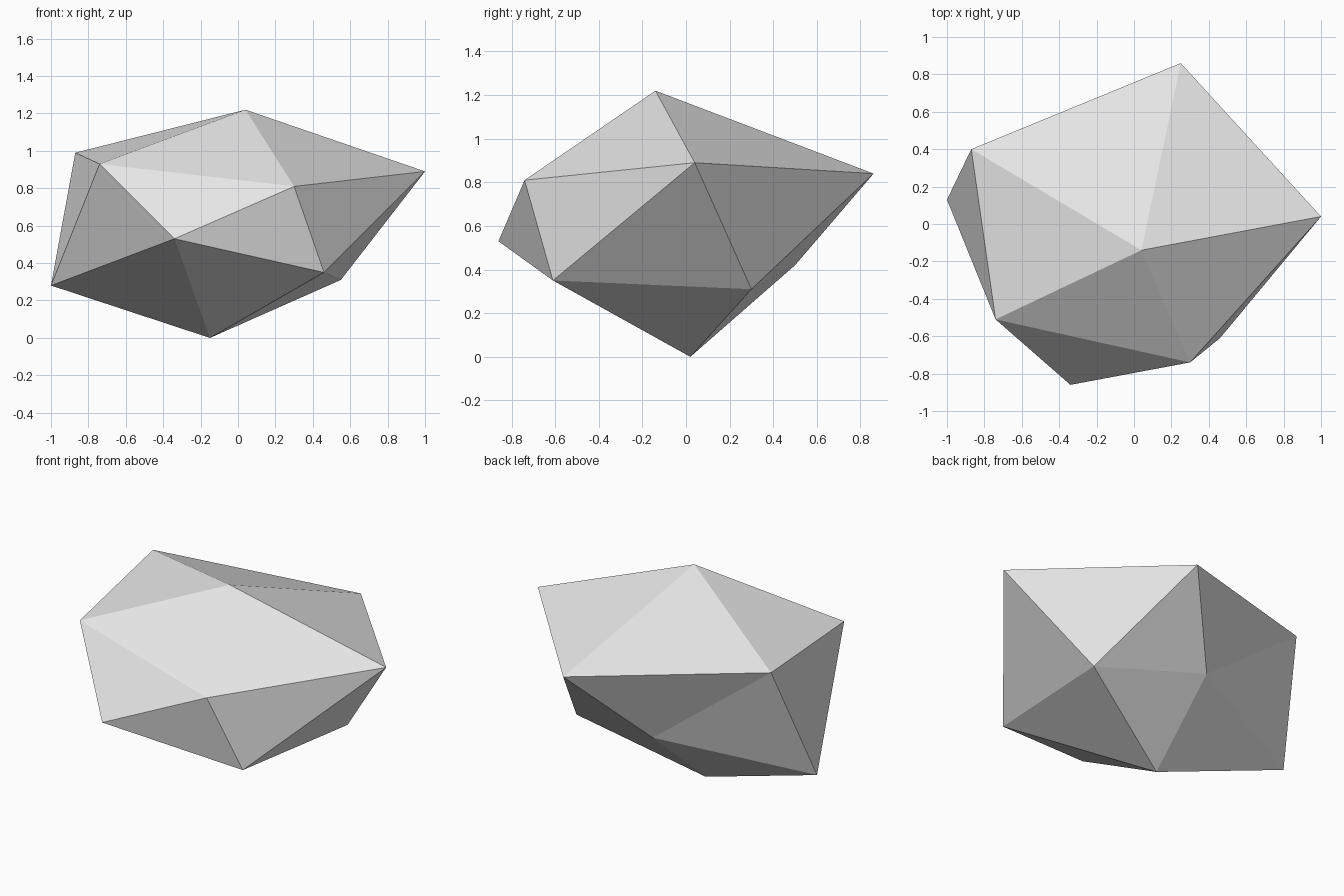
import bpy

if "Cube" in bpy.data.objects:
    bpy.data.objects.remove(bpy.data.objects["Cube"])

# Irregular boulder: a distorted icosahedron made of a peak, two staggered rings and a foot
peak = (0.04, -0.14, 1.22)
foot = (-0.15, 0.02, 0.0)
upper = [(-0.87, 0.40, 0.99), (-0.74, -0.51, 0.93), (0.30, -0.74, 0.81),
         (1.00, 0.04, 0.89), (0.25, 0.86, 0.84)]
lower = [(-1.00, 0.13, 0.28), (-0.34, -0.86, 0.53), (0.46, -0.61, 0.35),
         (0.55, 0.30, 0.31), (-0.12, 0.50, 0.42)]

verts = [peak] + upper + lower + [foot]
faces = []
for i in range(5):
    j = (i + 1) % 5
    u0, u1, l0, l1 = 1 + i, 1 + j, 6 + i, 6 + j
    faces += [(0, u0, u1),      # cap
              (u0, l0, u1),     # side, pointing down
              (l0, l1, u1),     # side, pointing up
              (11, l1, l0)]     # underside

mesh = bpy.data.meshes.new("boulder")
mesh.from_pydata(verts, [], faces)
mesh.update()

# Single stone colour
stone = bpy.data.materials.new("light_grey_stone")
stone.diffuse_color = (0.8, 0.8, 0.8, 1.0)
stone.use_nodes = True
stone.node_tree.nodes["Principled BSDF"].inputs["Base Color"].default_value = stone.diffuse_color
mesh.materials.append(stone)

boulder = bpy.data.objects.new("boulder", mesh)
bpy.context.collection.objects.link(boulder)
